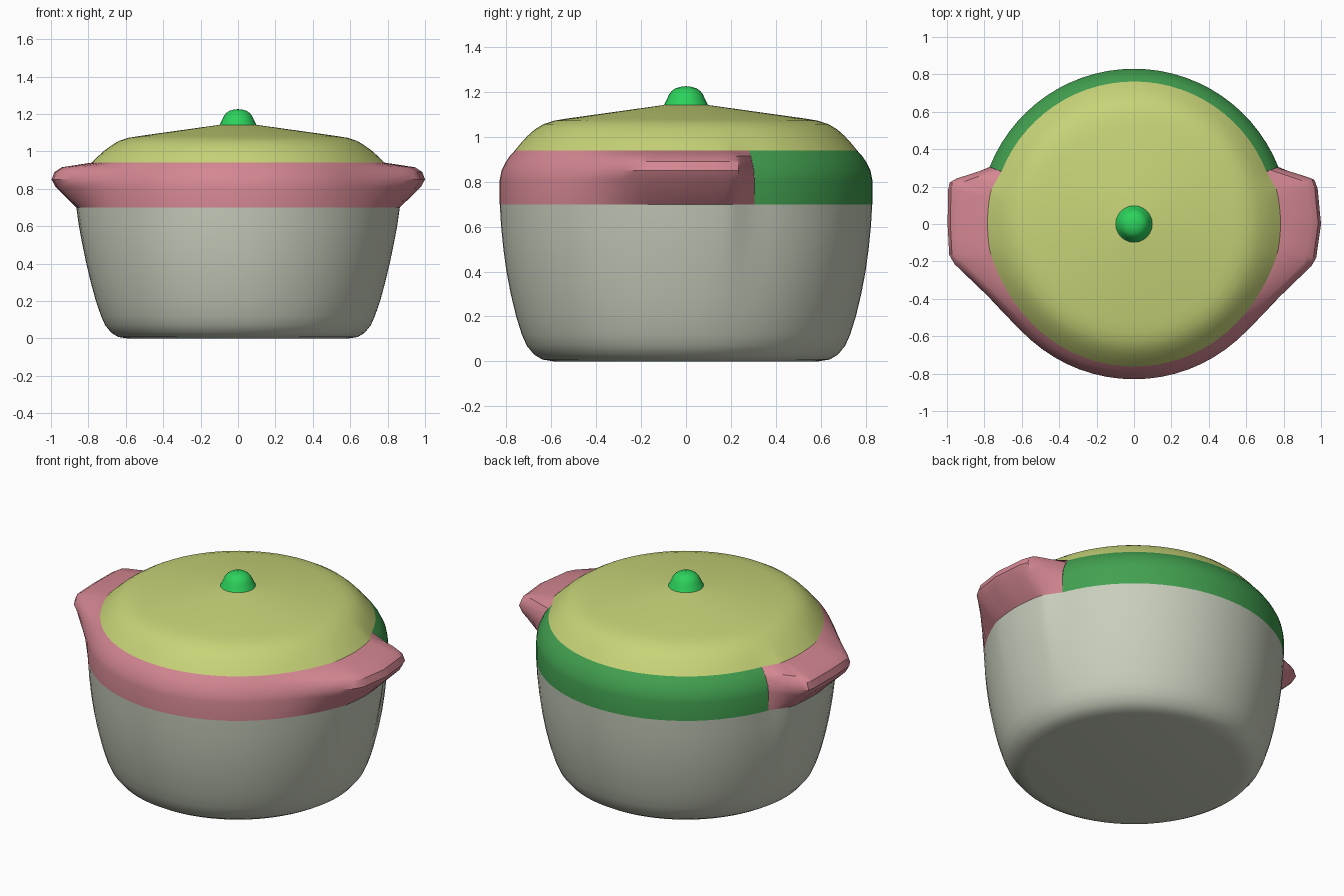
import bpy, bmesh, math

cube = bpy.data.objects.get("Cube")
if cube:
    bpy.data.objects.remove(cube, do_unlink=True)

R = 0.83  # radius of the pot at its rim


def make_material(name, rgb):
    lin = [((c / 255 + 0.055) / 1.055) ** 2.4 for c in rgb] + [1.0]
    m = bpy.data.materials.new(name)
    m.use_nodes = True
    m.diffuse_color = lin
    m.node_tree.nodes["Principled BSDF"].inputs["Base Color"].default_value = lin
    return m


grey = make_material("warm grey", (200, 206, 188))
pink = make_material("dusty pink", (212, 135, 146))
green = make_material("deep green", (66, 160, 80))
lime = make_material("pale lime", (200, 212, 120))
bright = make_material("bright green", (44, 210, 92))


def arc(start, end, count):
    return [(R * math.cos(a), R * math.sin(a)) for a in
            (math.radians(start + (end - start) * i / count) for i in range(count + 1))]


def subdivide(points, longest=0.09):
    out = []
    for (ax, ay), (bx, by) in zip(points, points[1:]):
        n = math.ceil(math.hypot(bx - ax, by - ay) / longest)
        out += [(ax + (bx - ax) * i / n, ay + (by - ay) * i / n) for i in range(n)]
    return out + [points[-1]]


def loft(name, outline, profile, material, closed=True):
    """Stack rings; profile rows are (z, radius, extra radius where the handles flare)."""
    bm = bmesh.new()
    rings = []
    for z, r, flare in profile:
        ring = []
        for x, y in outline:
            d = math.hypot(x, y)
            k = max(0.0, (d - R) / 0.17)
            s = (r + flare * k) / d
            ring.append(bm.verts.new((x * s, y * s, z)))
        rings.append(ring)
    n = len(outline)
    for lo, hi in zip(rings, rings[1:]):
        for i in range(n if closed else n - 1):
            j = (i + 1) % n
            bm.faces.new((lo[i], lo[j], hi[j], hi[i]))
    bmesh.ops.remove_doubles(bm, verts=bm.verts, dist=1e-5)
    mesh = bpy.data.meshes.new(name)
    bm.to_mesh(mesh)
    bm.free()
    mesh.materials.append(material)
    ob = bpy.data.objects.new(name, mesh)
    bpy.context.collection.objects.link(ob)
    bpy.ops.object.select_all(action='DESELECT')
    ob.select_set(True)
    bpy.context.view_layer.objects.active = ob
    bpy.ops.object.shade_smooth_by_angle(angle=math.radians(32))
    return ob


# Plan outline, counter-clockwise: back arc, left-hand side grip, front arc, right-hand side grip
back = arc(21.6, 158.4, 28)
grip_west = subdivide([(-0.772, 0.305), (-0.95, 0.243), (-0.985, 0.222), (-0.993, 0.185),
                       (-0.997, 0.0), (-0.988, -0.165), (-0.96, -0.215), (-0.6, -0.575)])
front = arc(223.8, 316.2, 18)
grip_east = subdivide([(0.6, -0.575), (0.95, -0.225), (0.975, -0.18), (1.0, 0.0),
                       (0.982, 0.19), (0.965, 0.235), (0.94, 0.248), (0.772, 0.305)])
front_side = grip_west + front[1:-1] + grip_east
whole = back + front_side[1:-1]

# Pot body
loft("pot_body", whole,
     [(0.0, 0.0, 0), (0.0, 0.59, 0), (0.008, 0.64, 0), (0.03, 0.677, 0), (0.07, 0.71, 0),
      (0.12, 0.732, 0), (0.2, 0.757, 0.003), (0.3, 0.781, 0.006), (0.4, 0.80, 0.011),
      (0.5, 0.814, 0.018), (0.6, 0.824, 0.027), (0.70, 0.83, 0.035)], grey)

# Rim band: plain at the back, flaring into two grips around the front
band = [(0.70, 0.83, 0.035), (0.81, 0.83, 0.148), (0.85, 0.822, 0.178),
        (0.89, 0.802, 0.183), (0.915, 0.785, 0.162), (0.94, 0.762, 0.022)]
loft("back_band", back, band, green, closed=False)
loft("front_band_with_handles", front_side, band, pink, closed=False)

# Lid
loft("lid", whole,
     [(0.94, 0.762, 0.022), (0.97, 0.738, 0.015), (1.005, 0.706, 0.008), (1.035, 0.672, 0),
      (1.057, 0.635, 0), (1.073, 0.585, 0), (1.082, 0.53, 0), (1.142, 0.1, 0),
      (1.145, 0.0, 0)], lime)

# Knob
loft("lid_knob", arc(0, 345, 23),
     [(1.138, 0.1, 0), (1.15, 0.094, 0), (1.17, 0.084, 0), (1.19, 0.075, 0), (1.205, 0.063, 0),
      (1.217, 0.046, 0), (1.224, 0.022, 0), (1.226, 0.0, 0)], bright)
